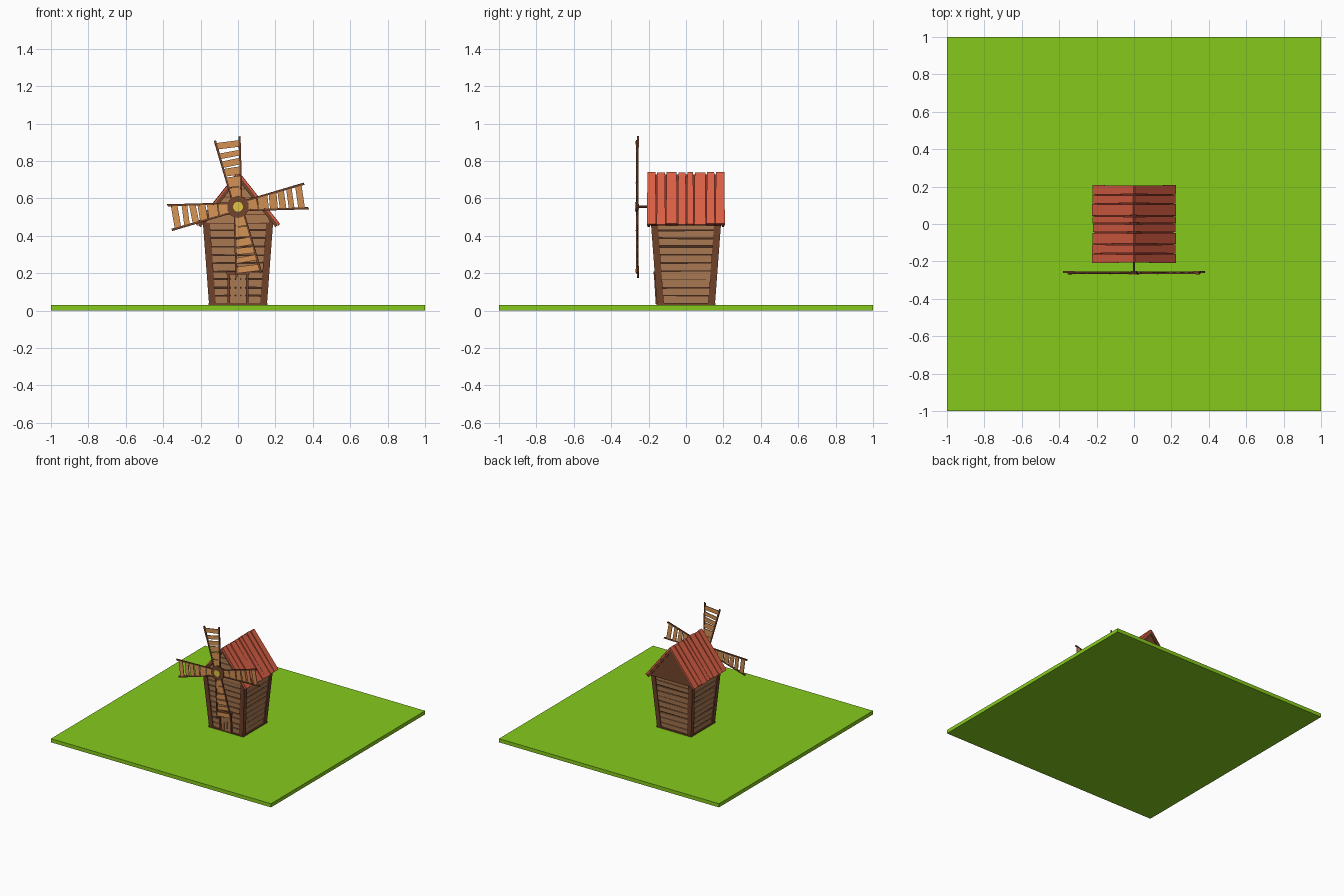
import bpy, bmesh, math, random
from mathutils import Vector, Matrix

if "Cube" in bpy.data.objects:
    bpy.data.objects.remove(bpy.data.objects["Cube"])

random.seed(4)


def mat(name, rgb):
    m = bpy.data.materials.new(name)
    m.diffuse_color = (*rgb, 1)
    m.use_nodes = True
    m.node_tree.nodes["Principled BSDF"].inputs["Base Color"].default_value = m.diffuse_color
    return m


GRASS = mat("grass", (0.24, 0.59, 0.012))
PLANK = mat("plank_wood", (0.42, 0.20, 0.09))
DARK = mat("dark_wood", (0.17, 0.06, 0.025))
GAP = mat("gap_wood", (0.08, 0.03, 0.015))
RED = mat("roof_red", (0.70, 0.115, 0.06))
DEEP = mat("deep_red", (0.22, 0.035, 0.02))
SAIL = mat("sail_wood", (0.66, 0.29, 0.09))
BRASS = mat("yellow", (0.75, 0.55, 0.05))


def prism(bm, pts, off):
    """Extrude a flat polygon by a vector."""
    off = Vector(off)
    a = [bm.verts.new(p) for p in pts]
    b = [bm.verts.new(Vector(p) + off) for p in pts]
    n = len(a)
    bm.faces.new(a)
    bm.faces.new(b[::-1])
    for i in range(n):
        bm.faces.new((a[i], b[i], b[(i + 1) % n], a[(i + 1) % n]))


def frustum(bm, lo, hi):
    """Join two matching loops into a closed solid."""
    a = [bm.verts.new(p) for p in lo]
    b = [bm.verts.new(p) for p in hi]
    n = len(a)
    bm.faces.new(a)
    bm.faces.new(b)
    for i in range(n):
        bm.faces.new((a[i], b[i], b[(i + 1) % n], a[(i + 1) % n]))


def finish(name, bm, material, matrix=None):
    bmesh.ops.recalc_face_normals(bm, faces=bm.faces[:])
    if matrix:
        bm.transform(matrix)
    me = bpy.data.meshes.new(name)
    bm.to_mesh(me)
    bm.free()
    me.materials.append(material)
    ob = bpy.data.objects.new(name, me)
    bpy.context.collection.objects.link(ob)
    return ob


def rect(x0, x1, y0, y1, z):
    return [(x0, y0, z), (x1, y0, z), (x1, y1, z), (x0, y1, z)]


def jit(a):
    return random.uniform(-a, a)


# Ground slab and footing
bm = bmesh.new()
prism(bm, rect(-1, 1, -1, 1, 0), (0, 0, 0.03))
finish("ground", bm, GRASS)
bm = bmesh.new()
prism(bm, rect(-0.158, 0.158, -0.158, 0.158, 0.029), (0, 0, 0.012))
finish("footing", bm, DARK)

# Tapered tower: w(z) is the half width of the dark core
Z0, Z1 = 0.035, 0.475


def w(z):
    return 0.14 + 0.033 * (z - Z0) / (Z1 - Z0)


bm = bmesh.new()
frustum(bm, rect(-w(Z0), w(Z0), -w(Z0), w(Z0), Z0), rect(-w(Z1), w(Z1), -w(Z1), w(Z1), Z1))
finish("tower_core", bm, GAP)

# Corner posts
bm = bmesh.new()
for sx in (-1, 1):
    for sy in (-1, 1):
        def post(z):
            o, i = w(z) + 0.015, w(z) - 0.022
            return rect(sx * i, sx * o, sy * i, sy * o, z)
        frustum(bm, post(Z0), post(Z1))
finish("corner_posts", bm, DARK)

# Wall planks with uneven edges, four sides
ROWS = 10
for k, side in enumerate(("front", "right", "back", "left")):
    bm = bmesh.new()
    h = (Z1 - Z0) / ROWS
    for r in range(ROWS):
        za, zb = Z0 + r * h, Z0 + (r + 1) * h
        e = [random.uniform(0, 0.006) for _ in range(4)]
        zs = (za + e[0], za + e[1], zb - e[2], zb - e[3])
        pts = [(s * (w(z) - 0.015), -w(z), z) for s, z in zip((-1, 1, 1, -1), zs)]
        prism(bm, pts, (0, -0.008 + jit(0.002), 0))
    finish(side + "_wall_planks", bm, PLANK, Matrix.Rotation(k * math.pi / 2, 4, 'Z'))

# Door: boards, jambs and lintel
bm = bmesh.new()
for i in range(3):
    x = -0.04 + i * 0.028
    prism(bm, [(x, -0.14, 0.04), (x + 0.025, -0.14, 0.04),
               (x + 0.025, -0.15, 0.195), (x, -0.15, 0.195)], (0, -0.017, 0))
finish("door_boards", bm, PLANK)
bm = bmesh.new()
for x in (-0.055, 0.043):
    prism(bm, [(x, -0.14, 0.035), (x + 0.013, -0.14, 0.035),
               (x + 0.013, -0.15, 0.2), (x, -0.15, 0.2)], (0, -0.022, 0))
prism(bm, rect(-0.062, 0.062, -0.175, -0.145, 0.193), (0, 0, 0.016))
finish("door_frame", bm, DARK)

# Gable block under the roof
APEX, EAVE, HX = 0.725, 0.462, 0.205
bm = bmesh.new()
prism(bm, [(-HX, -0.182, EAVE), (HX, -0.182, EAVE), (0, -0.182, APEX)], (0, 0.378, 0))
finish("gable_block", bm, DARK)

# Front gable boards
bm = bmesh.new()
for r in range(5):
    za, zb = 0.47 + r * 0.046, 0.511 + r * 0.046
    xa, xb = [min(0.165, HX * (APEX - z) / (APEX - EAVE) - 0.004) for z in (za, zb)]
    prism(bm, [(-xa, -0.18, za + jit(0.003)), (xa, -0.18, za), (xb, -0.18, zb),
               (-xb, -0.18, zb + jit(0.003))], (0, -0.009, 0))
finish("gable_boards", bm, PLANK)

# Roof: deep red underlayer, uneven slats, brown verge boards
SLATS = (-0.21, -0.158, -0.108, -0.045, 0.003, 0.043, 0.108, 0.156, 0.21)
slope = Vector((0.215, 0, -0.272)).normalized()
normal = Vector((-slope.z, 0, slope.x))
LEN = 0.347
under, slats, verge = bmesh.new(), bmesh.new(), bmesh.new()
for s in (1, -1):
    def P(d, y, n):
        v = Vector((0, 0, 0.728)) + slope * d + normal * n
        return Vector((s * v.x, y, v.z))

    nv = Vector((s * normal.x, 0, normal.z))
    prism(under, [P(0, -0.202, 0), P(LEN - 0.008, -0.202, 0),
                  P(LEN - 0.008, 0.202, 0), P(0, 0.202, 0)], nv * -0.012)
    for y0, y1 in zip(SLATS, SLATS[1:]):
        n = 0.010 + jit(0.003)
        a, b = y0 + 0.001, y1 - 0.002
        e = LEN + jit(0.003)
        prism(slats, [P(-0.006, a + 0.003, 0), P(e, a, 0), P(e, b, 0), P(-0.006, b - 0.003, 0)], nv * n)
    for y in (-0.205, 0.192):
        prism(verge, [P(0, y, -0.001), P(LEN - 0.002, y, -0.001),
                      P(LEN - 0.002, y, -0.018), P(0, y, -0.018)], (0, 0.012, 0))
finish("roof_underlayer", under, DEEP)
finish("roof_slats", slats, RED)
finish("roof_verge_boards", verge, DARK)

# Sail hub and axle, turned about the y axis
HUB = Vector((0, 0, 0.555))


def disc(name, radius, y0, y1, sides, material):
    b = bmesh.new()
    pts = [(radius * math.cos(t), y0, radius * math.sin(t))
           for t in [2 * math.pi * (i + 0.5) / sides for i in range(sides)]]
    prism(b, pts, (0, y1 - y0, 0))
    finish(name, b, material, Matrix.Translation(HUB))


disc("axle", 0.007, -0.26, -0.17, 8, DARK)
disc("hub", 0.06, -0.267, -0.255, 10, DARK)
disc("hub_cap", 0.027, -0.273, -0.265, 12, BRASS)


# Four sails: flaring rails with cross slats
def half(r):
    return 0.022 + 0.045 * (r - 0.05) / 0.315


for k in range(4):
    turn = (Matrix.Translation(HUB + Vector((0, -0.26, 0))) @
            Matrix.Rotation(math.radians(-9 + 90 * k), 4, 'Y') @
            Matrix.Rotation(math.radians(3), 4, 'Z'))
    bm = bmesh.new()
    for s in (-1, 1):
        a, b = half(0.03), half(0.37)
        prism(bm, [(s * a, -0.005, 0.03), (s * (a + 0.009), -0.005, 0.03),
                   (s * (b + 0.005), -0.005, 0.37 + s * 0.003), (s * (b - 0.007), -0.005, 0.37)], (0, 0.009, 0))
    finish("sail_rails_%d" % (k + 1), bm, DARK, turn)
    bm = bmesh.new()
    for r0, r1 in ((0.05, 0.105), (0.108, 0.163), (0.17, 0.212), (0.22, 0.255),
                   (0.268, 0.298), (0.318, 0.353)):
        tilt = jit(0.003)
        prism(bm, [(-half(r0), -0.002, r0 + tilt), (half(r0), -0.002, r0 - tilt),
                   (half(r1), -0.002, r1 - tilt), (-half(r1), -0.002, r1 + tilt)], (0, 0.005, 0))
    finish("sail_slats_%d" % (k + 1), bm, SAIL, turn)
